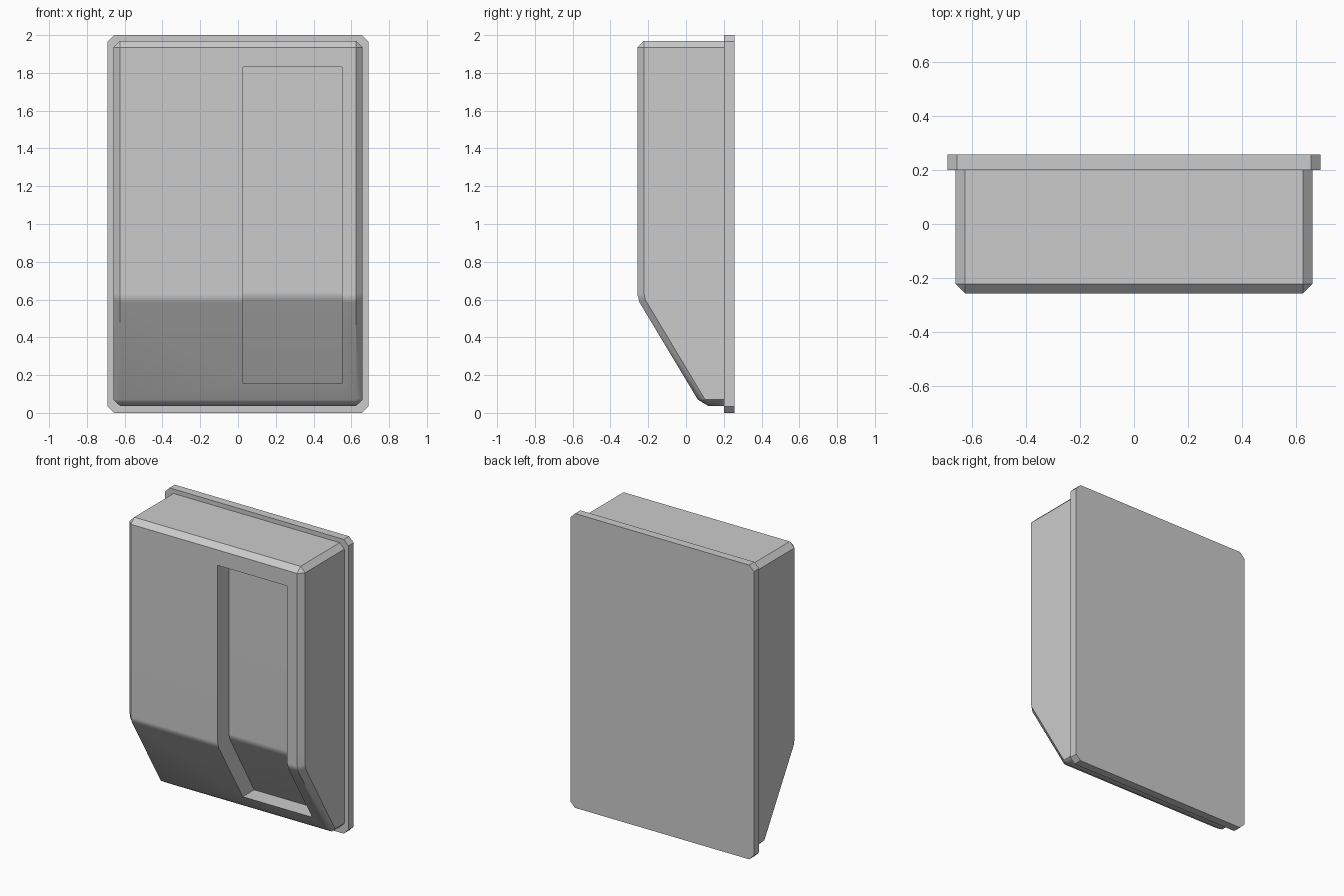
import bpy
import bmesh

default_cube = bpy.data.objects.get("Cube")
if default_cube:
    bpy.data.objects.remove(default_cube, do_unlink=True)

grey = bpy.data.materials.new("plain grey")
grey.use_nodes = True
colour = (0.6, 0.6, 0.6, 1)
grey.diffuse_color = colour
grey.node_tree.nodes["Principled BSDF"].inputs["Base Color"].default_value = colour


def loft(name, sections):
    """Skin closed loops of equal length and cap both ends."""
    bm = bmesh.new()
    loops = [[bm.verts.new(p) for p in section] for section in sections]
    n = len(loops[0])
    for a, b in zip(loops, loops[1:]):
        for i in range(n):
            j = (i + 1) % n
            bm.faces.new((a[i], a[j], b[j], b[i]))
    bm.faces.new(loops[0][::-1])
    bm.faces.new(loops[-1])
    bmesh.ops.remove_doubles(bm, verts=bm.verts, dist=0.0005)
    bmesh.ops.recalc_face_normals(bm, faces=bm.faces)
    mesh = bpy.data.meshes.new(name)
    bm.to_mesh(mesh)
    bm.free()
    obj = bpy.data.objects.new(name, mesh)
    bpy.context.collection.objects.link(obj)
    mesh.materials.append(grey)
    return obj


def across(profile, x):
    return [(x, y, z) for y, z in profile]


# Back plate with clipped corners
W, H, C = 0.69, 2.0, 0.035
outline = [(C - W, 0), (W - C, 0), (W, C), (W, H - C),
           (W - C, H), (C - W, H), (-W, H - C), (-W, C)]
back_plate = loft("back_plate", [[(x, y, z) for x, z in outline] for y in (0.2, 0.257)])

# Housing: side profile with a sloping lower front, chamfered towards both sides
outer = [(0.2, 1.97), (-0.222, 1.97), (-0.257, 1.935), (-0.257, 0.625),
         (-0.246, 0.585), (0.063, 0.07), (0.118, 0.037), (0.2, 0.037)]
inner = [(0.2, 1.935), (-0.222, 1.935), (-0.222, 1.935), (-0.222, 0.633),
         (-0.216, 0.6), (0.1, 0.072), (0.103, 0.071), (0.2, 0.071)]
housing = loft("housing", [across(inner, -0.66), across(outer, -0.625),
                           across(outer, 0.625), across(inner, 0.66)])

# Recessed channel following the front
channel = [(-0.4, 1.83), (-0.137, 1.83), (-0.137, 0.64),
           (-0.125, 0.597), (0.135, 0.155), (-0.4, 0.155)]
cutter = loft("channel_cutter", [across(channel, 0.027), across(channel, 0.55)])
cutter.hide_render = True
cut = housing.modifiers.new("channel", "BOOLEAN")
cut.operation = "DIFFERENCE"
cut.solver = "EXACT"
cut.object = cutter
bpy.ops.object.select_all(action="DESELECT")
bpy.context.view_layer.objects.active = housing
housing.select_set(True)
bpy.ops.object.modifier_apply(modifier=cut.name)
bpy.data.objects.remove(cutter, do_unlink=True)

# Soft bend across the front, crisp chamfers
bpy.ops.object.shade_smooth_by_angle(angle=0.6)
weighted = housing.modifiers.new("weighted_normals", "WEIGHTED_NORMAL")
weighted.keep_sharp = True
